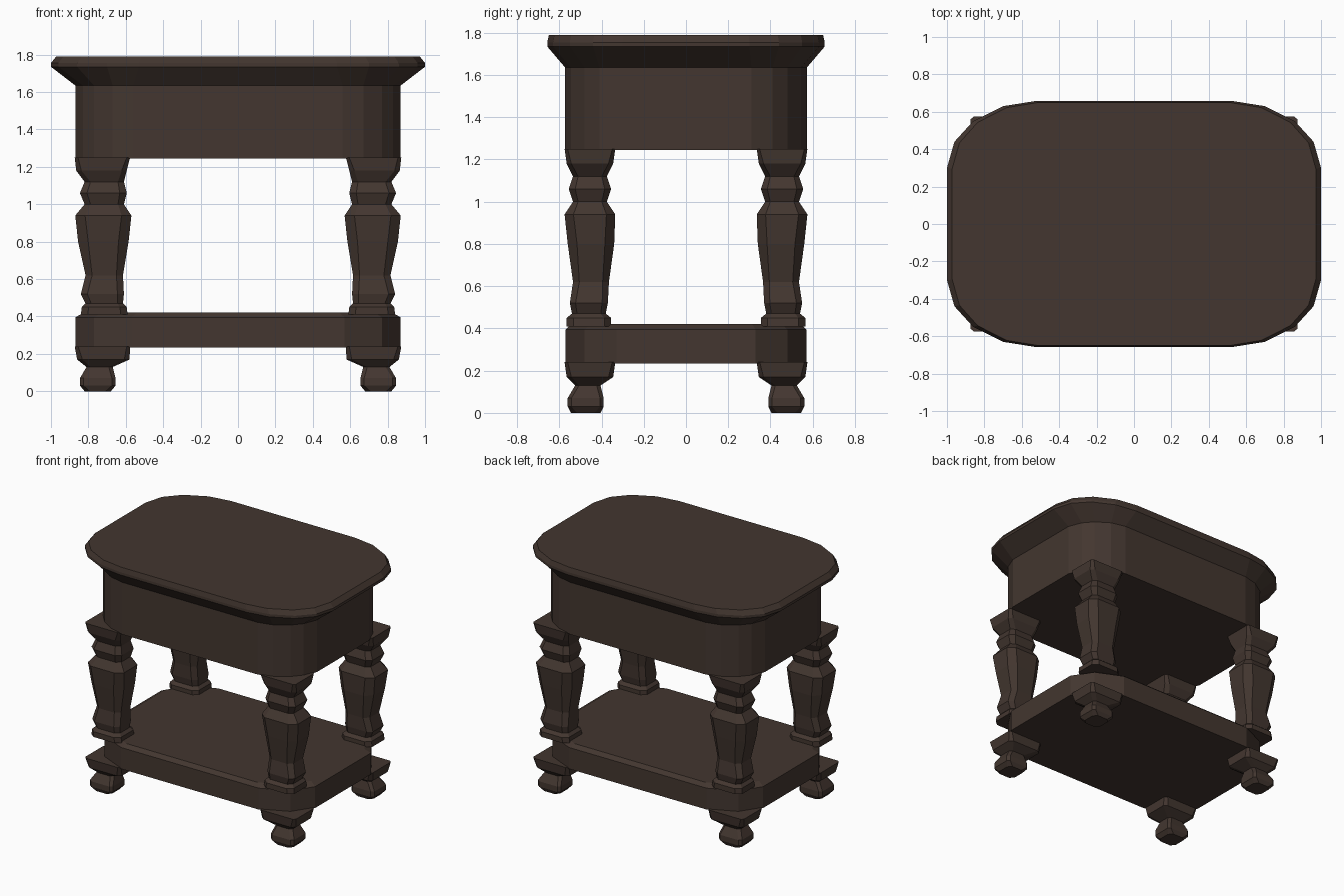
import bpy, bmesh

if "Cube" in bpy.data.objects:
    bpy.data.objects.remove(bpy.data.objects["Cube"])

wood = bpy.data.materials.new("dark brown wood")
wood.diffuse_color = (0.056, 0.037, 0.029, 1)
wood.use_nodes = True
wood.node_tree.nodes["Principled BSDF"].inputs["Base Color"].default_value = wood.diffuse_color


def loft(name, rings):
    """Skin a stack of equal-length rings and cap both ends."""
    bm = bmesh.new()
    loops = [[bm.verts.new(p) for p in ring] for ring in rings]
    n = len(loops[0])
    for a, b in zip(loops, loops[1:]):
        for i in range(n):
            j = (i + 1) % n
            bm.faces.new((a[i], a[j], b[j], b[i]))
    bm.faces.new(loops[0][::-1])
    bm.faces.new(loops[-1])
    bmesh.ops.recalc_face_normals(bm, faces=bm.faces[:])
    mesh = bpy.data.meshes.new(name)
    bm.to_mesh(mesh)
    bm.free()
    mesh.materials.append(wood)
    obj = bpy.data.objects.new(name, mesh)
    bpy.context.collection.objects.link(obj)
    return obj


def outline(corner, z, sx=1.0, sy=1.0):
    """Mirror one corner (listed from the right side to the back) into a full loop."""
    pts = list(corner)
    pts += [(-x, y) for x, y in reversed(corner)]
    pts += [(-x, -y) for x, y in corner]
    pts += [(x, -y) for x, y in reversed(corner)]
    return [(x * sx, y * sy, z) for x, y in pts]


def leg_rings(profile, sx, sy):
    """Chamfered square rings: (z, centre x, half x, centre y, half y, chamfer)."""
    rings = []
    for z, cx, hx, cy, hy, c in profile:
        corner = [(hx, hy * (1 - c)), (hx * (1 - c), hy)]
        rings.append([(sx * (cx + x), sy * (cy + y), z) for x, y, z in outline(corner, z)])
    return rings


# Table top with a moulded, undercut edge
top_edge = [(1.0, 0.30), (0.96, 0.44), (0.86, 0.55), (0.70, 0.63), (0.53, 0.657)]
body = [(0.87, 0.31), (0.83, 0.41), (0.77, 0.48), (0.67, 0.545), (0.56, 0.572)]
loft("table_top", [outline(body, 1.635), outline(top_edge, 1.735),
                   outline(top_edge, 1.755), outline(top_edge, 1.79, 0.972, 0.988)])

# Deep apron under the top
loft("apron", [outline(body, 1.245), outline(body, 1.64)])

# Lower shelf with a slightly bevelled upper edge
shelf = [(0.87, 0.33), (0.77, 0.48), (0.57, 0.57)]
loft("lower_shelf", [outline(shelf, 0.235), outline(shelf, 0.395),
                     outline(shelf, 0.42, 0.95, 0.95)])

# Turned legs between shelf and apron, and feet below the shelf
leg = [(0.41, .715, .125, .46, .105, .3), (0.45, .715, .12, .46, .105, .3),
       (0.47, .715, .10, .46, .08, .3), (0.52, .725, .115, .46, .09, .3),
       (0.62, .715, .10, .45, .085, .35), (0.80, .72, .135, .45, .11, .4),
       (0.94, .72, .15, .455, .12, .35), (1.00, .715, .105, .455, .08, .3),
       (1.06, .72, .125, .455, .10, .3), (1.12, .715, .105, .455, .08, .3),
       (1.18, .73, .135, .455, .11, .2), (1.25, .725, .148, .455, .12, .12)]
foot = [(0.0, .75, .07, .475, .07, .4), (0.03, .75, .095, .475, .085, .2),
        (0.07, .75, .095, .475, .085, .2), (0.13, .74, .07, .465, .06, .3),
        (0.17, .72, .14, .455, .11, .2), (0.24, .725, .148, .455, .12, .12)]
for sy, depth in ((-1, "front"), (1, "back")):
    for sx, side in ((-1, "left"), (1, "right")):
        loft(f"{depth}_{side}_leg", leg_rings(leg, sx, sy))
        loft(f"{depth}_{side}_foot", leg_rings(foot, sx, sy))
